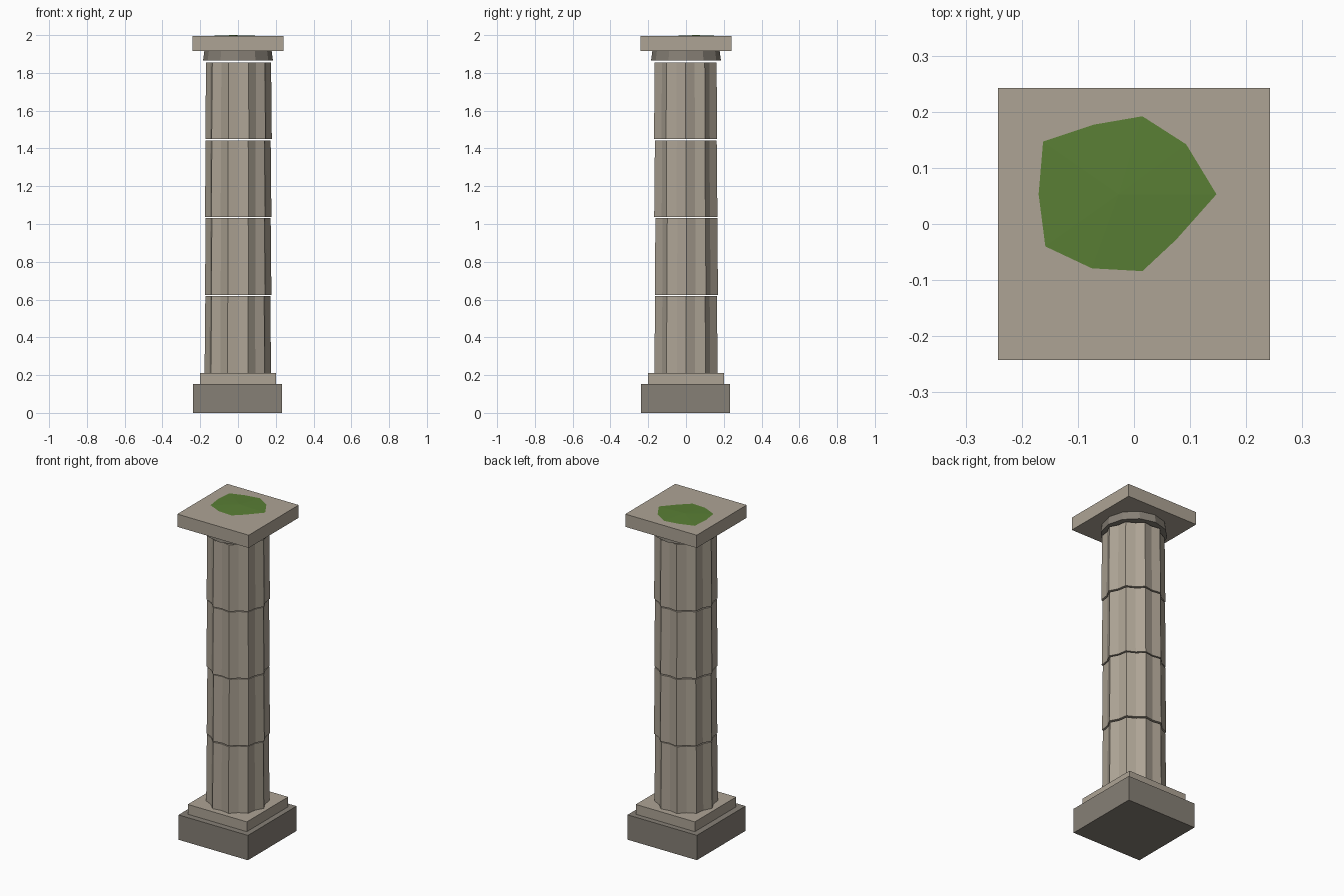
import bpy, bmesh
from math import sin, cos, pi

if "Cube" in bpy.data.objects:
    bpy.data.objects.remove(bpy.data.objects["Cube"])


def material(name, rgb):
    m = bpy.data.materials.new(name)
    m.diffuse_color = (*rgb, 1)
    m.use_nodes = True
    m.node_tree.nodes["Principled BSDF"].inputs["Base Color"].default_value = m.diffuse_color
    return m


STONE = material("stone", (0.42, 0.37, 0.30))
DARK = material("dark_stone", (0.24, 0.215, 0.18))
MOSS = material("moss", (0.10, 0.21, 0.035))


def finish(name, bm, mat):
    bmesh.ops.recalc_face_normals(bm, faces=bm.faces)
    me = bpy.data.meshes.new(name)
    bm.to_mesh(me)
    bm.free()
    me.materials.append(mat)
    ob = bpy.data.objects.new(name, me)
    bpy.context.collection.objects.link(ob)
    return ob


def prism(name, bottom, top, z0, z1, mat, offset=(0, 0)):
    """Flat-sided solid between two outlines with equal point counts."""
    bm = bmesh.new()
    rings = [[bm.verts.new((x + offset[0], y + offset[1], z)) for x, y in pts]
             for pts, z in ((bottom, z0), (top, z1))]
    n = len(bottom)
    for i in range(n):
        j = (i + 1) % n
        bm.faces.new((rings[0][i], rings[0][j], rings[1][j], rings[1][i]))
    bm.faces.new(rings[0][::-1])
    bm.faces.new(rings[1])
    return finish(name, bm, mat)


def square(h):
    return [(-h, -h), (h, -h), (h, h), (-h, h)]


def ring(n, *radii):
    """Polygon whose radii repeat around the ring (two radii give flutes)."""
    return [(radii[i % len(radii)] * cos(2 * pi * i / n),
             radii[i % len(radii)] * sin(2 * pi * i / n)) for i in range(n)]


# Stepped base
prism("plinth", square(0.235), square(0.235), 0, 0.152, DARK, (-0.002, -0.002))
prism("base_step", square(0.20), square(0.20), 0.152, 0.212, STONE)

# Four fluted drums, slightly shifted, with thin open joints
shifts = [(-0.001, 0), (0.001, 0.002), (0.001, -0.001), (0.003, -0.002)]
for k, s in enumerate(shifts):
    z = 0.212 + 0.4125 * k
    prism(f"drum_{k + 1}", ring(20, 0.176, 0.158), ring(20, 0.172, 0.155),
          z, z + 0.406, STONE, s)

# Capital
prism("capital_ring", ring(12, 0.185), ring(12, 0.178), 1.866, 1.917, DARK)
prism("abacus", square(0.242), square(0.242), 1.917, 1.995, STONE)

# Low moss mound on top
outline = [(0.147, 0.053), (0.075, -0.028), (0.015, -0.084), (-0.075, -0.079),
           (-0.158, -0.04), (-0.17, 0.053), (-0.162, 0.147), (-0.072, 0.177),
           (0.015, 0.192), (0.093, 0.142)]
bm = bmesh.new()
edge = [bm.verts.new((x, y, 1.995)) for x, y in outline]
peak = bm.verts.new((-0.027, 0.053, 2.0))
for a, b in zip(edge, edge[1:] + edge[:1]):
    bm.faces.new((a, b, peak))
bm.faces.new(edge[::-1])
finish("moss_patch", bm, MOSS)
